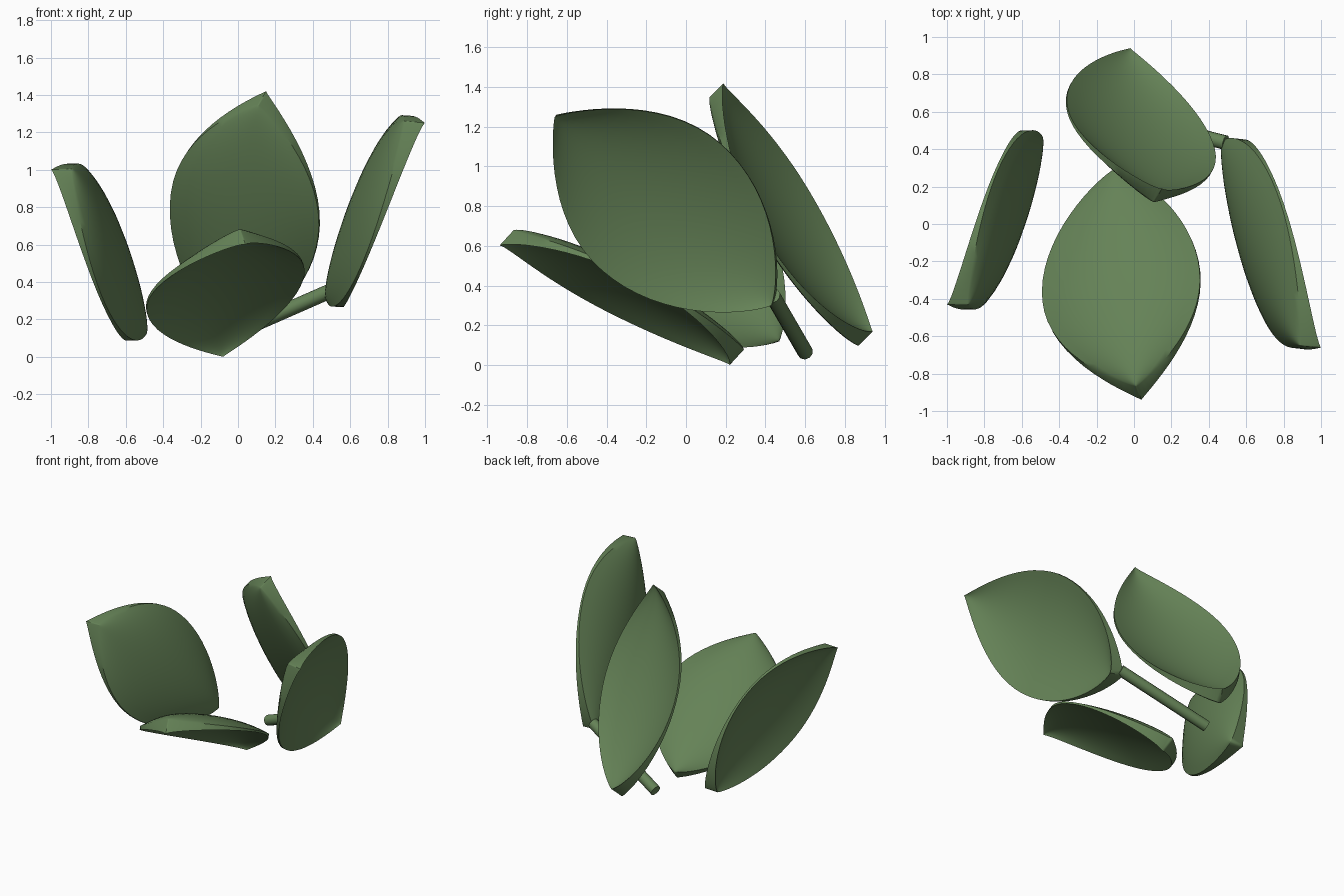
import bpy, bmesh, math
from mathutils import Vector

if "Cube" in bpy.data.objects:
    bpy.data.objects.remove(bpy.data.objects["Cube"])

green = bpy.data.materials.new("leaf green")
green.diffuse_color = (0.13, 0.225, 0.095, 1)
green.use_nodes = True
green.node_tree.nodes["Principled BSDF"].inputs["Base Color"].default_value = green.diffuse_color

NU, NV = 32, 14


def finish(bm, name, angle):
    bmesh.ops.remove_doubles(bm, verts=bm.verts, dist=0.0005)
    bmesh.ops.recalc_face_normals(bm, faces=bm.faces)
    me = bpy.data.meshes.new(name)
    bm.to_mesh(me)
    bm.free()
    me.materials.append(green)
    ob = bpy.data.objects.new(name, me)
    bpy.context.collection.objects.link(ob)
    bpy.ops.object.select_all(action='DESELECT')
    ob.select_set(True)
    bpy.context.view_layer.objects.active = ob
    bpy.ops.object.shade_smooth_by_angle(angle=math.radians(angle))
    return ob


# Cupped leaf: hollow outer face, domed inner face, rim thick at both points
def leaf(name, base, tip, normal, half_width, sway=0.0):
    base, tip = Vector(base), Vector(tip)
    mid, half = (base + tip) / 2, (tip - base) / 2
    L = half.normalized()
    N = Vector(normal)
    N = (N - L * N.dot(L)).normalized()
    W = N.cross(L)
    bm = bmesh.new()

    def layer(end, side, dome, lean):
        rows = []
        for i in range(NU + 1):
            u = -math.cos(math.pi * i / NU)
            k = max(0.0, 1 - u * u)
            w = half_width * k ** (0.95 if u > 0 else 0.8)
            row = []
            for j in range(NV + 1):
                v = -1 + 2 * j / NV
                h = end + (side - end) * k ** 0.6 + dome * k ** 0.65 * (1 - v * v)
                row.append(bm.verts.new(mid + half * u + W * (w * v + sway * k)
                                        + N * h + L * lean * (1 - k)))
            rows.append(row)
        return rows

    outer = layer(0.0, 0.07, 0.085, 0.0)
    inner = layer(0.105, 0.085, 0.105, -0.03)
    for g in (outer, inner):
        for i in range(NU):
            for j in range(NV):
                bm.faces.new((g[i][j], g[i + 1][j], g[i + 1][j + 1], g[i][j + 1]))
    for j in (0, NV):
        for i in range(NU):
            bm.faces.new((outer[i][j], outer[i + 1][j], inner[i + 1][j], inner[i][j]))
    return finish(bm, name, 40)


leaf("front_leaf", (-0.08, 0.22, 0.0), (0.04, -0.94, 0.60), (-0.277, 0.483, 1.0), 0.435, -0.03)
leaf("right_leaf", (0.58, 0.43, 0.30), (1.00, -0.66, 1.25), (-0.938, -0.163, 0.31), 0.44)
leaf("back_leaf", (-0.02, 0.94, 0.17), (0.15, 0.19, 1.42), (-0.36, -0.82, -0.44), 0.425)
leaf("left_leaf", (-0.60, 0.47, 0.12), (-1.00, -0.43, 1.00), (0.92, -0.2, 0.22), 0.41)

# Thin round stem
a, b = Vector((0.49, 0.435, 0.35)), Vector((-0.16, 0.60, 0.065))
bm = bmesh.new()
bmesh.ops.create_cone(bm, cap_ends=True, segments=10, radius1=0.04, radius2=0.04,
                      depth=(b - a).length)
q = Vector((0, 0, 1)).rotation_difference((b - a).normalized())
for v in bm.verts:
    v.co = q @ v.co + (a + b) / 2
finish(bm, "stem", 40)
